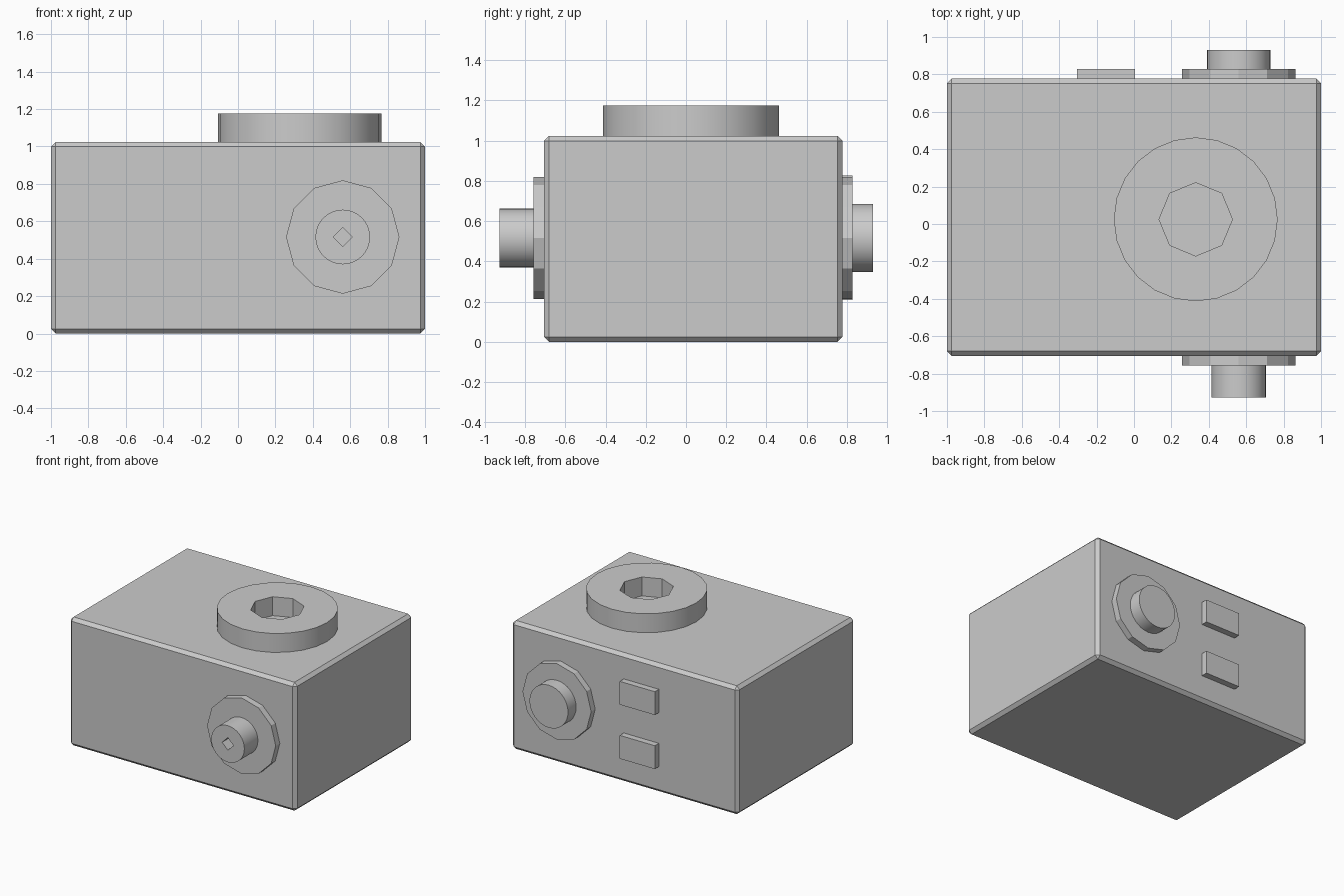
import bpy
from math import pi, radians

if "Cube" in bpy.data.objects:
    bpy.data.objects.remove(bpy.data.objects["Cube"], do_unlink=True)

GREY = (0.6, 0.6, 0.6, 1.0)
grey = bpy.data.materials.new("plain_grey")
grey.use_nodes = True
grey.diffuse_color = GREY
grey.node_tree.nodes["Principled BSDF"].inputs["Base Color"].default_value = GREY


def finish(name):
    ob = bpy.context.object
    ob.name = name
    ob.data.materials.append(grey)
    return ob


def apply_modifier(ob, mod):
    bpy.ops.object.select_all(action="DESELECT")
    ob.select_set(True)
    bpy.context.view_layer.objects.active = ob
    bpy.ops.object.modifier_apply(modifier=mod.name)


def box(name, x, y, z, chamfer=0):
    """Box from (low, high) ranges, with optional chamfered edges."""
    spans = (x, y, z)
    bpy.ops.mesh.primitive_cube_add(size=1, location=[sum(s) / 2 for s in spans])
    ob = finish(name)
    ob.scale = [s[1] - s[0] for s in spans]
    bpy.ops.object.transform_apply(location=False, rotation=False, scale=True)
    if chamfer:
        mod = ob.modifiers.new("chamfer", "BEVEL")
        mod.width = chamfer
        mod.segments = 1
        apply_modifier(ob, mod)
    return ob


def disc(name, sides, radius, centre, span, axis, smooth=False):
    """Prism along y or z; centre holds the two other coordinates."""
    middle, depth = sum(span) / 2, span[1] - span[0]
    if axis == "y":
        location, rotation = (centre[0], middle, centre[1]), (pi / 2, 0, 0)
    else:
        location, rotation = (centre[0], centre[1], middle), (0, 0, 0)
    bpy.ops.mesh.primitive_cylinder_add(vertices=sides, radius=radius, depth=depth,
                                        location=location, rotation=rotation)
    ob = finish(name)
    if smooth:
        bpy.ops.object.shade_smooth_by_angle(angle=radians(28))
    return ob


def socket(ob, sides, radius, centre, span, axis):
    """Cut a many-sided socket through a disc."""
    cutter = disc("socket_cutter", sides, radius, centre,
                  (span[0] - 0.02, span[1] + 0.02), axis)
    cutter.hide_render = True
    mod = ob.modifiers.new("socket", "BOOLEAN")
    mod.operation = "DIFFERENCE"
    mod.solver = "EXACT"
    mod.object = cutter
    apply_modifier(ob, mod)
    bpy.data.objects.remove(cutter, do_unlink=True)


# Main housing
FRONT, BACK, TOP = -0.705, 0.777, 1.024
box("housing", (-1, 1), (FRONT, BACK), (0, TOP), chamfer=0.025)

# Raised ring on top with an eight-sided well
ring_centre, ring_span = (0.33, 0.025), (TOP, 1.175)
ring = disc("top_ring", 24, 0.438, ring_centre, ring_span, "z", smooth=True)
socket(ring, 8, 0.196, ring_centre, ring_span, "z")

# Front flange and hollow stub
port = (0.56, 0.516)
disc("front_flange", 12, 0.303, port, (-0.757, FRONT), "y")
stub_span = (-0.928, -0.757)
stub = disc("front_stub", 32, 0.146, port, stub_span, "y", smooth=True)
socket(stub, 4, 0.05, port, stub_span, "y")

# Back flange and solid knob
disc("back_flange", 12, 0.303, port, (BACK, 0.828), "y")
disc("back_knob", 32, 0.17, port, (0.828, 0.93), "y", smooth=True)

# Two raised pads on the back
for name, heights in (("upper_pad", (0.64, 0.826)), ("lower_pad", (0.209, 0.395))):
    box(name, (-0.305, 0.005), (BACK, 0.828), heights)
